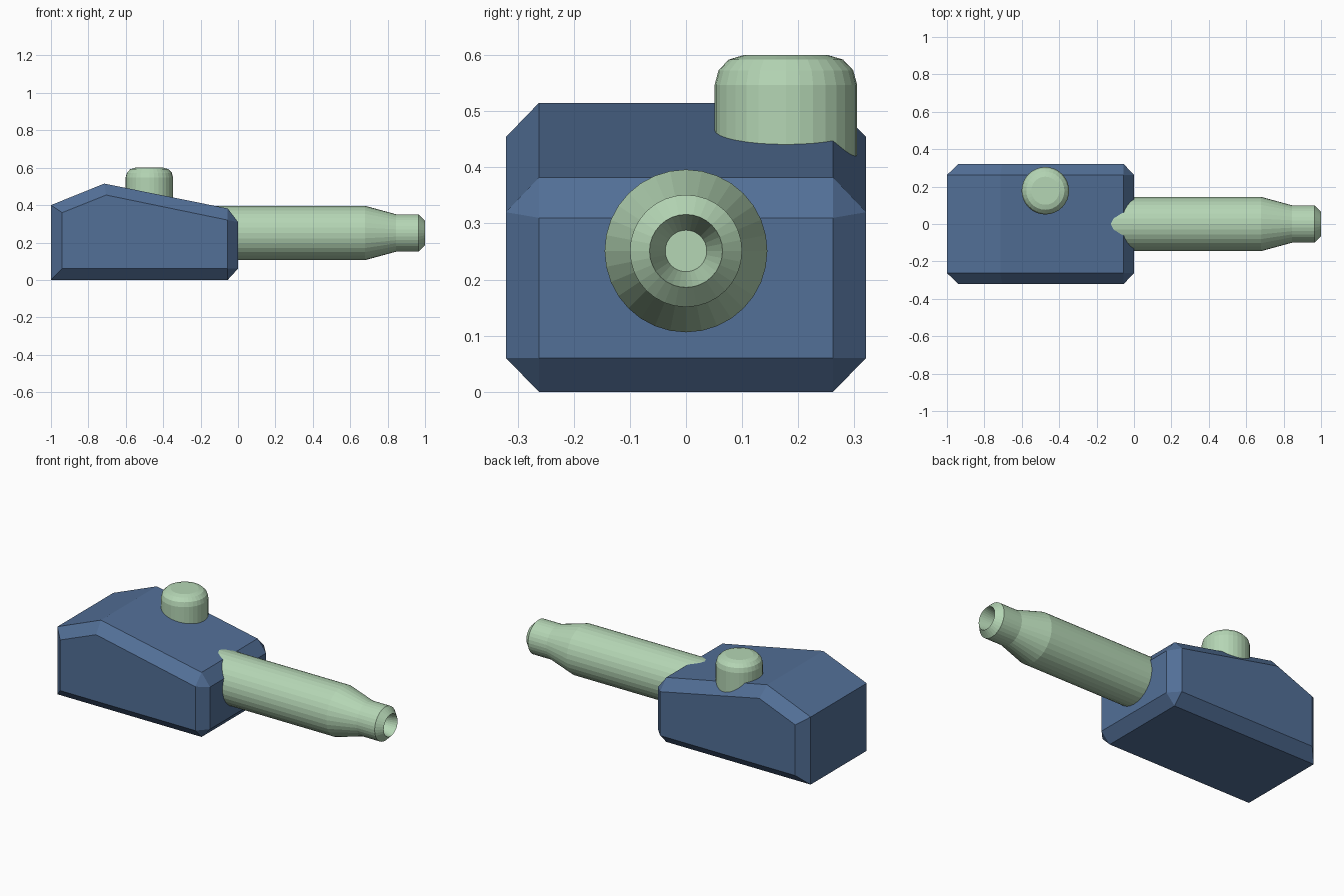
import bpy, bmesh, math
from mathutils import Matrix, Vector

if "Cube" in bpy.data.objects:
    bpy.data.objects.remove(bpy.data.objects["Cube"])


def material(name, color):
    m = bpy.data.materials.new(name)
    m.diffuse_color = (*color, 1)
    m.use_nodes = True
    m.node_tree.nodes["Principled BSDF"].inputs["Base Color"].default_value = m.diffuse_color
    return m


blue = material("slate_blue", (0.085, 0.16, 0.31))
green = material("pale_green", (0.46, 0.67, 0.46))


def make_object(name, bm, mat):
    bmesh.ops.recalc_face_normals(bm, faces=bm.faces)
    mesh = bpy.data.meshes.new(name)
    bm.to_mesh(mesh)
    bm.free()
    mesh.materials.append(mat)
    ob = bpy.data.objects.new(name, mesh)
    bpy.context.collection.objects.link(ob)
    return ob


def lathe(name, profile, matrix, mat, sides=32):
    """Closed solid turned around local z from (radius, height) rings."""
    bm = bmesh.new()
    rings = []
    for r, h in profile:
        rings.append([bm.verts.new((r * math.cos(2 * math.pi * i / sides),
                                    r * math.sin(2 * math.pi * i / sides), h))
                      for i in range(sides)])
    for a, b in zip(rings, rings[1:]):
        for i in range(sides):
            j = (i + 1) % sides
            bm.faces.new((a[i], a[j], b[j], b[i]))
    bm.faces.new(rings[0])
    bm.faces.new(rings[-1])
    bm.transform(matrix)
    return make_object(name, bm, mat)


# Chamfered wedge body: hull of the wide centre profile and the inset side profile
centre = [(-1, 0), (-0.055, 0), (0, 0.06), (0, 0.31),
          (-0.055, 0.382), (-0.715, 0.515), (-1, 0.40)]
side = [(-0.94, 0.06), (-0.055, 0.06), (-0.055, 0.32),
        (-0.705, 0.454), (-0.94, 0.36)]
bm = bmesh.new()
for s in (-1, 1):
    for pts, y in ((centre, 0.262), (side, 0.321)):
        for x, z in pts:
            bm.verts.new((x, s * y, z))
bmesh.ops.convex_hull(bm, input=bm.verts)
bmesh.ops.dissolve_limit(bm, angle_limit=math.radians(2),
                         verts=bm.verts, edges=bm.edges)
make_object("body", bm, blue)

# Barrel along x with tapered neck, bevelled muzzle and conical bore
lathe("barrel",
      [(0.145, -0.2), (0.145, 0.68), (0.10, 0.845), (0.10, 0.965),
       (0.065, 1.0), (0.037, 0.88)],
      Matrix.Translation(Vector((0, 0, 0.251))) @ Matrix.Rotation(math.pi / 2, 4, 'Y'),
      green)

# Rounded hatch knob on the sloping roof
lathe("hatch",
      [(0.127, 0.36), (0.127, 0.547), (0.12, 0.573), (0.102, 0.592), (0.075, 0.6)],
      Matrix.Translation(Vector((-0.474, 0.178, 0))), green)
